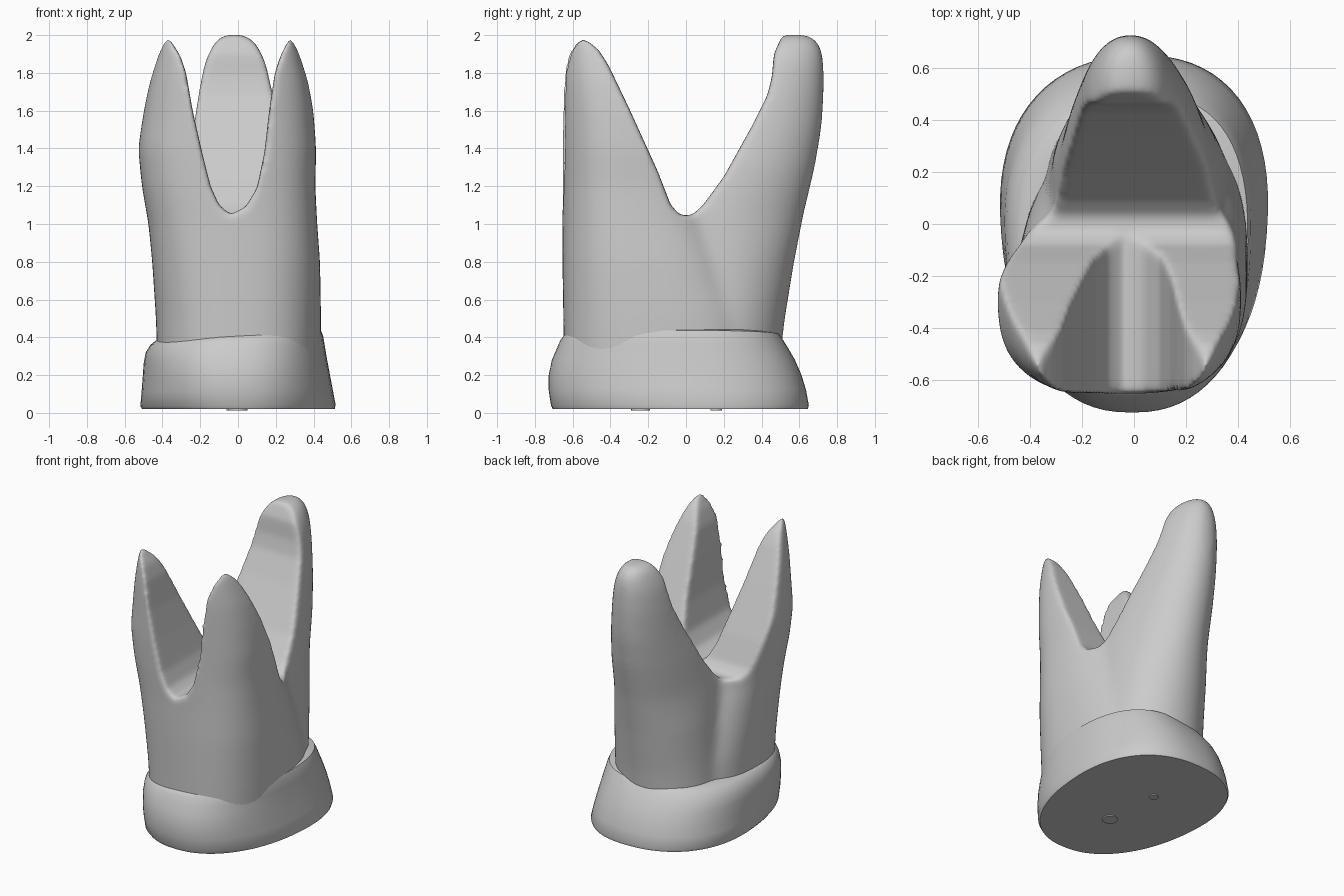
import bpy, bmesh
from math import cos, sin, pi, copysign
from mathutils import Vector

cube = bpy.data.objects.get("Cube")
if cube:
    bpy.data.objects.remove(cube)

mat = bpy.data.materials.new("warm_grey")
mat.use_nodes = True
mat.diffuse_color = (0.6, 0.6, 0.6, 1)
mat.node_tree.nodes["Principled BSDF"].inputs["Base Color"].default_value = mat.diffuse_color


def finish(name, bm):
    bmesh.ops.recalc_face_normals(bm, faces=bm.faces)
    mesh = bpy.data.meshes.new(name)
    bm.to_mesh(mesh)
    bm.free()
    mesh.materials.append(mat)
    obj = bpy.data.objects.new(name, mesh)
    bpy.context.collection.objects.link(obj)
    return obj


def loft(name, rings, power=(2, 2), taper=(0, 0), skew=(0, 0), tilt=0, sides=72):
    """Stack rounded sections (z, x0, x1, y0, y1); shape settings run from bottom to top."""
    bm = bmesh.new()
    loops = []
    for i, (z, x0, x1, y0, y1) in enumerate(rings):
        t = i / (len(rings) - 1)
        p, narrow, lean = [a + (b - a) * t for a, b in (power, taper, skew)]
        loop = []
        for k in range(sides):
            a = 2 * pi * k / sides
            c, s = [copysign(abs(v) ** (2 / p), v) for v in (cos(a), sin(a))]
            y = (y0 + y1) / 2 + s * (y1 - y0) / 2
            x = ((x0 + x1) / 2 + c * (x1 - x0) / 2) * (1 + narrow * y)
            loop.append(bm.verts.new((x, y + lean * x * max(s, 0), z + tilt * x * t)))
        loops.append(loop)
    for low, high in zip(loops, loops[1:]):
        for k in range(sides):
            n = (k + 1) % sides
            bm.faces.new((low[k], low[n], high[n], high[k]))
    bm.faces.new(loops[0][::-1])
    bm.faces.new(loops[-1])
    return finish(name, bm)


def prism(name, points, start, depth):
    """Extrude a closed outline along a vector."""
    bm = bmesh.new()
    face = bm.faces.new([bm.verts.new(Vector(p) + Vector(start)) for p in points])
    new = bmesh.ops.extrude_face_region(bm, geom=[face])["geom"]
    bmesh.ops.translate(bm, vec=depth, verts=[v for v in new if isinstance(v, bmesh.types.BMVert)])
    return finish(name, bm)


def apply(obj, kind, **settings):
    mod = obj.modifiers.new(kind.lower(), kind)
    for key, value in settings.items():
        setattr(mod, key, value)
    bpy.context.view_layer.objects.active = obj
    bpy.ops.object.modifier_apply(modifier=mod.name)


def combine(obj, other, operation):
    apply(obj, "BOOLEAN", operation=operation, object=other)
    bpy.data.objects.remove(other)


def blend(obj, voxel, iterations):
    apply(obj, "REMESH", mode="VOXEL", voxel_size=voxel)
    apply(obj, "SMOOTH", factor=0.5, iterations=iterations)


def smooth(obj, angle):
    bpy.ops.object.select_all(action="DESELECT")
    obj.select_set(True)
    bpy.context.view_layer.objects.active = obj
    bpy.ops.object.shade_smooth_by_angle(angle=angle)


# Trunk that carries the two front roots
roots = loft("roots", [
    (0.2, -.425, .435, -.645, .38), (0.5, -.435, .44, -.65, .33),
    (0.8, -.455, .435, -.655, .22), (1.0, -.475, .42, -.655, .14),
    (1.2, -.51, .41, -.66, .1), (1.4, -.53, .415, -.665, .07),
    (1.6, -.5, .4, -.67, .02), (1.75, -.47, .375, -.675, -.06),
    (1.9, -.425, .33, -.67, -.2), (1.98, -.395, .3, -.65, -.34),
    (2.06, -.35, .25, -.6, -.42)], power=(2.5, 2.7), skew=(.2, 0))

# Back root, widest where the valley will slice it
back_root = loft("back_root", [
    (0.2, -.35, .37, -.2, .49), (0.5, -.33, .36, -.2, .525),
    (0.8, -.32, .34, -.25, .575), (1.05, -.305, .32, -.4, .625),
    (1.3, -.275, .28, -.23, .685), (1.5, -.24, .23, -.03, .72),
    (1.7, -.21, .185, .14, .735), (1.85, -.18, .15, .24, .735),
    (1.94, -.14, .11, .33, .72), (1.985, -.11, .07, .42, .69),
    (2.005, -.07, .03, .5, .65)])
combine(roots, back_root, "UNION")
blend(roots, 0.016, 45)

# U-shaped gap between the front roots
gap = [(-.5, 2.2), (-.41, 2.03), (-.355, 1.97), (-.305, 1.89), (-.275, 1.8), (-.24, 1.6), (-.195, 1.4),
       (-.145, 1.2), (-.1, 1.1), (-.04, 1.05), (.04, 1.09), (.1, 1.19), (.14, 1.38), (.165, 1.6),
       (.195, 1.8), (.225, 1.89), (.265, 1.97), (.32, 2.03), (.4, 2.2)]
combine(roots, prism("gap_cutter", [(x, 0, z) for x, z in gap], (0, -1, 0), (0, 1.04, 0)), "DIFFERENCE")

# V-shaped valley between front and back roots
valley = [(-.65, 2.2), (-.54, 1.99), (-.46, 1.92), (-.41, 1.84), (-.3, 1.61), (-.15, 1.28), (-.08, 1.1),
          (-.03, 1.045), (.03, 1.045), (.09, 1.1), (.2, 1.25), (.35, 1.52), (.43, 1.68), (.455, 1.78),
          (.465, 1.9), (.51, 2.0), (.55, 2.2)]
combine(roots, prism("valley_cutter", [(0, y, z) for y, z in valley], (-1, 0, 0), (2, 0, 0)), "DIFFERENCE")
blend(roots, 0.012, 24)
smooth(roots, pi / 2)

# Flared collar around the base
collar = loft("collar", [
    (0.02, -.505, .51, -.705, .645), (0.04, -.515, .515, -.715, .65),
    (0.12, -.51, .5, -.727, .635), (0.2, -.505, .485, -.727, .61),
    (0.28, -.5, .47, -.71, .575), (0.34, -.49, .46, -.685, .54),
    (0.385, -.465, .452, -.665, .51), (0.41, -.435, .44, -.645, .49),
    (0.42, -.38, .39, -.58, .43)],
    power=(2.25, 2.5), taper=(.16, .02), skew=(.03, .1), tilt=0.07)
smooth(collar, 0.8)

# Small round plates under the base
for place, x, y, r in (("front", 0, -.24, .05), ("back", -.03, .16, .03)):
    loft(f"{place}_base_plate", [(z, x - r, x + r, y - r, y + r) for z in (.013, .021)], sides=24)
